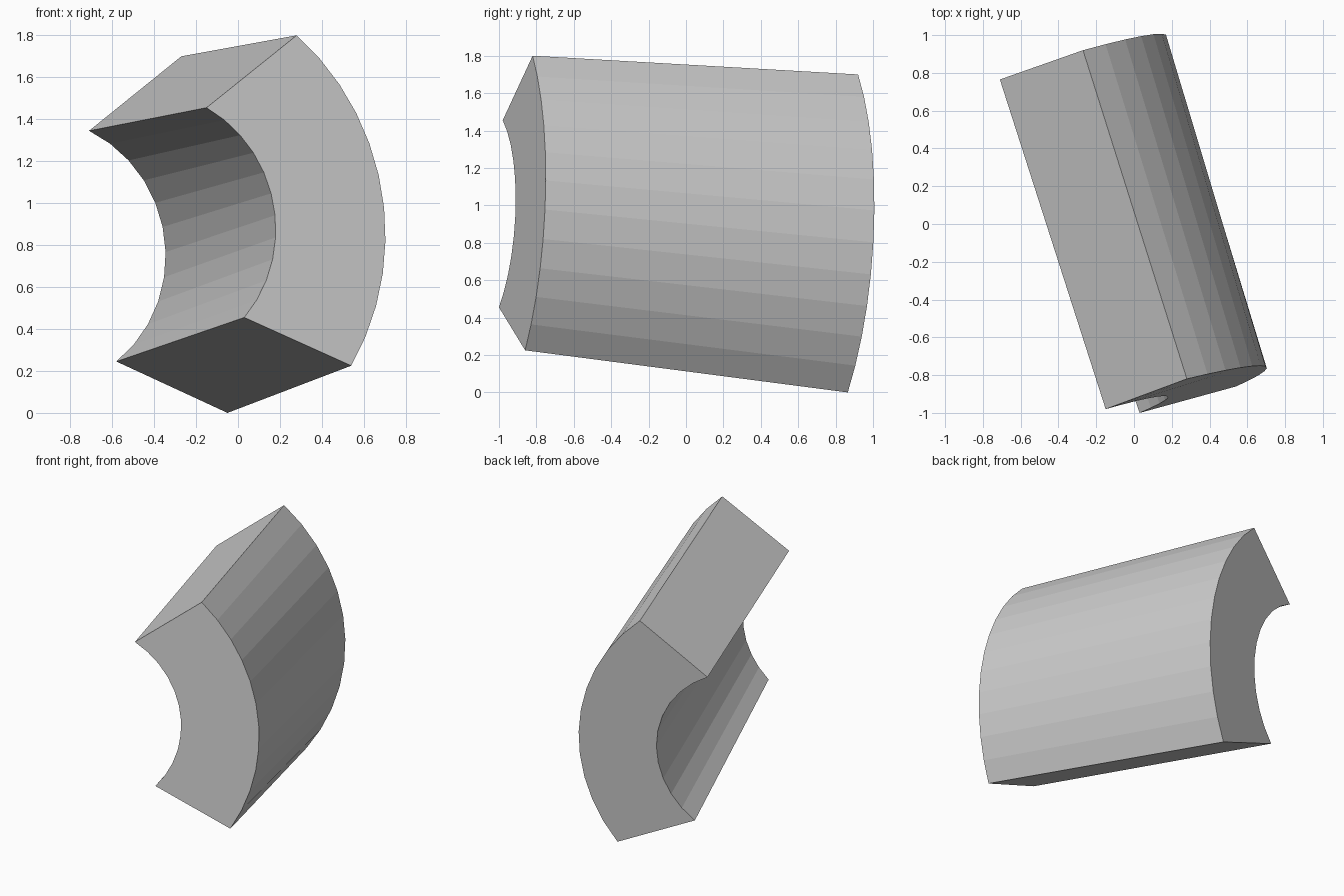
import bpy, bmesh
from math import cos, sin, atan2, tau
from mathutils import Vector

if "Cube" in bpy.data.objects:
    bpy.data.objects.remove(bpy.data.objects["Cube"])

SEGMENTS = 11


def arc(start, middle, end):
    """Points on the circle through three points in space."""
    a, m, e = Vector(start), Vector(middle), Vector(end)
    p, q = m - a, e - a
    n = p.cross(q)
    c = a + (q.length_squared * n.cross(p) + p.length_squared * q.cross(n)) / (2 * n.length_squared)
    u = a - c
    v = n.normalized().cross(u)
    sweep = atan2((e - c).dot(v), (e - c).dot(u)) % tau
    return [c + u * cos(sweep * i / SEGMENTS) + v * sin(sweep * i / SEGMENTS)
            for i in range(SEGMENTS + 1)]


# Outer and inner curved edges of each end (top, bulge, bottom)
front_outer = arc((.28, -.82, 1.80), (.703, -.76, .87), (.54, -.86, .225))
front_inner = arc((-.15, -.98, 1.455), (.18, -.918, .86), (.03, -1.0, .455))
back_outer = arc((-.27, .92, 1.70), (.172, .997, .73), (-.05, .865, 0))
back_inner = arc((-.71, .765, 1.345), (-.345, .833, .73), (-.58, .726, .245))

# Curved block: two curved walls, two flat sides, two end caps
bm = bmesh.new()
fo, fi, bo, bi = [[bm.verts.new(p) for p in pts]
                  for pts in (front_outer, front_inner, back_outer, back_inner)]
for a, b in ((fo, bo), (fi, bi)):
    for i in range(SEGMENTS):
        bm.faces.new((a[i], a[i + 1], b[i + 1], b[i]))
for k in (0, -1):
    bm.faces.new((fo[k], bo[k], bi[k], fi[k]))
for outer, inner in ((fo, fi), (bo, bi)):
    bm.faces.new(outer + inner[::-1])
bmesh.ops.recalc_face_normals(bm, faces=bm.faces)

mesh = bpy.data.meshes.new("curved_block")
bm.to_mesh(mesh)
bm.free()
block = bpy.data.objects.new("curved_block", mesh)
bpy.context.collection.objects.link(block)
